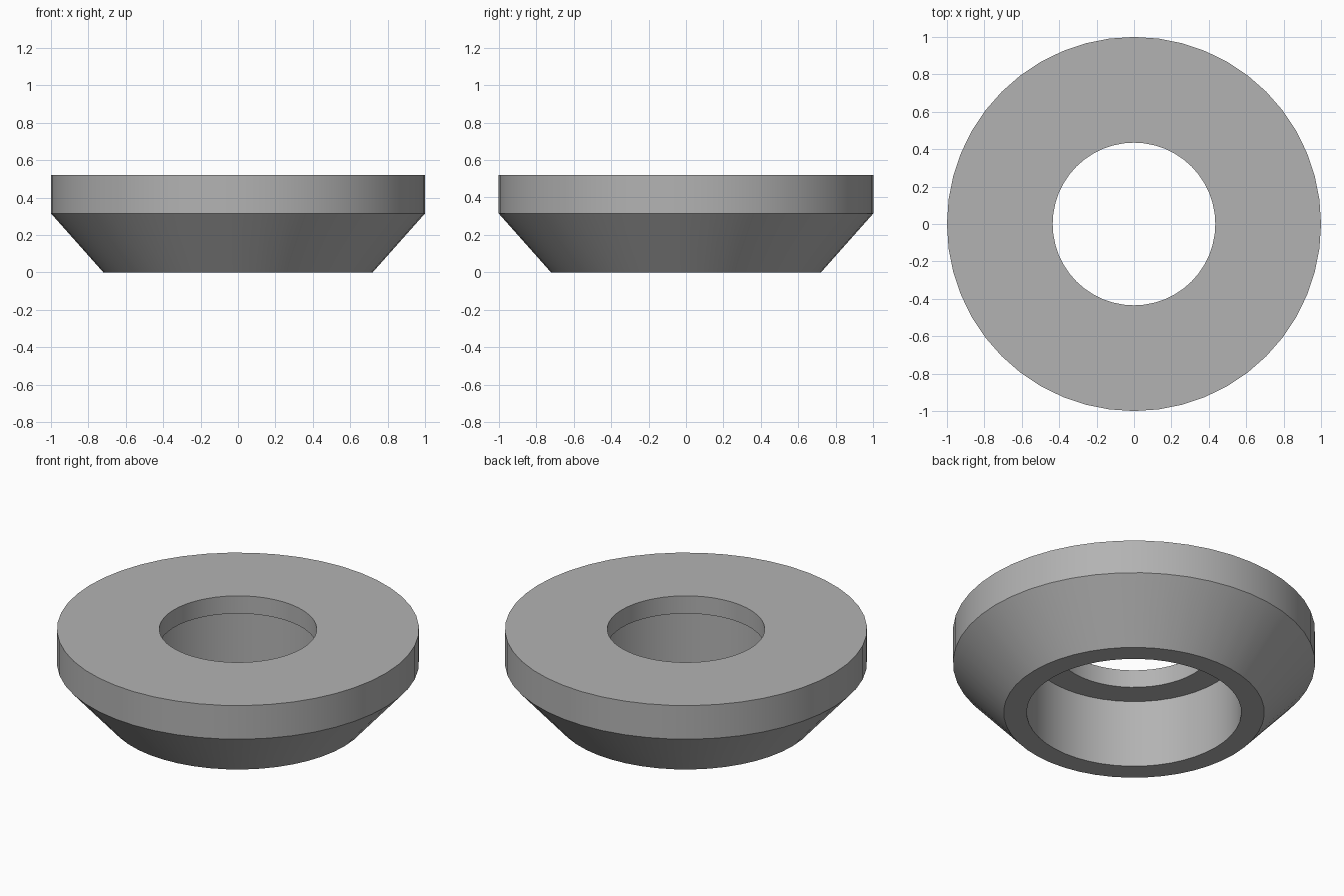
import bpy
import bmesh
import math

if "Cube" in bpy.data.objects:
    bpy.data.objects.remove(bpy.data.objects["Cube"], do_unlink=True)

SIDES = 48

# Plain grey metal
grey = bpy.data.materials.new("grey metal")
grey.use_nodes = True
colour = (0.45, 0.45, 0.45, 1)
grey.diffuse_color = colour
grey.node_tree.nodes["Principled BSDF"].inputs["Base Color"].default_value = colour

# Cross-section as (radius, height): tapered base, straight rim, stepped bore
profile = [
    (0.72, 0), (1, 0.315), (1, 0.52),
    (0.435, 0.52), (0.435, 0.412),
    (0.593, 0.412), (0.593, 0),
]

# Revolve the closed cross-section around z
bm = bmesh.new()
verts = [bm.verts.new((r, 0, z)) for r, z in profile]
edges = [bm.edges.new((v, verts[i - 1])) for i, v in enumerate(verts)]
bmesh.ops.spin(bm, geom=verts + edges, cent=(0, 0, 0), axis=(0, 0, 1),
               angle=2 * math.pi, steps=SIDES, use_merge=True)
bmesh.ops.remove_doubles(bm, verts=bm.verts[:], dist=0.0001)
bmesh.ops.recalc_face_normals(bm, faces=bm.faces[:])
mesh = bpy.data.meshes.new("tapered_ring")
bm.to_mesh(mesh)
bm.free()
mesh.materials.append(grey)

ring = bpy.data.objects.new("tapered_ring", mesh)
bpy.context.collection.objects.link(ring)

# Smooth round walls, crisp rims
bpy.context.view_layer.objects.active = ring
ring.select_set(True)
bpy.ops.object.shade_smooth_by_angle(angle=math.radians(30))
